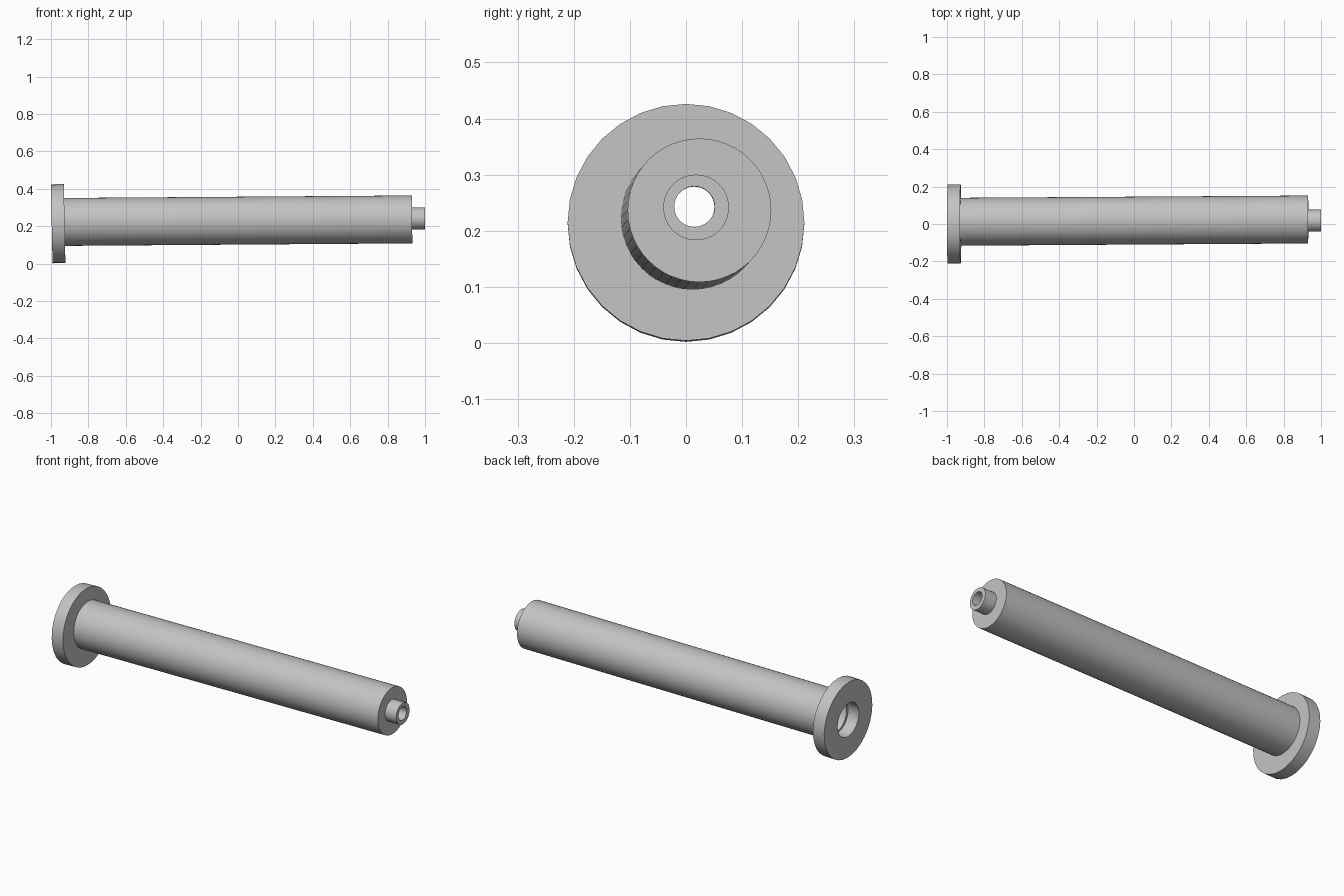
import bpy, bmesh, math

cube = bpy.data.objects.get("Cube")
if cube:
    bpy.data.objects.remove(cube, do_unlink=True)

# Single plain grey material
GREY = (0.55, 0.55, 0.55, 1.0)
grey = bpy.data.materials.new("plain grey")
grey.use_nodes = True
grey.diffuse_color = GREY
grey.node_tree.nodes["Principled BSDF"].inputs["Base Color"].default_value = GREY


def tube(name, start, end, r_out, r_in, sides, lean=0.008, bore_shift=(0, 0)):
    """Hollow cylinder between two (x, y, z) centres; lean tips its end planes."""
    bm = bmesh.new()

    def ring(centre, radius, shift=(0, 0)):
        x, y, z = centre
        verts = []
        for i in range(sides):
            a = 2 * math.pi * i / sides
            dy = radius * math.cos(a) + shift[0]
            dz = radius * math.sin(a) + shift[1]
            verts.append(bm.verts.new((x - lean * dz, y + dy, z + dz)))
        return verts

    rings = [ring(start, r_out), ring(end, r_out),
             ring(end, r_in, bore_shift), ring(start, r_in, bore_shift)]
    for k, a in enumerate(rings):
        b = rings[(k + 1) % len(rings)]
        for i in range(sides):
            j = (i + 1) % sides
            bm.faces.new((a[i], a[j], b[j], b[i]))
    bmesh.ops.recalc_face_normals(bm, faces=bm.faces)
    mesh = bpy.data.meshes.new(name)
    bm.to_mesh(mesh)
    bm.free()
    mesh.materials.append(grey)
    obj = bpy.data.objects.new(name, mesh)
    bpy.context.collection.objects.link(obj)
    bpy.ops.object.select_all(action='DESELECT')
    obj.select_set(True)
    bpy.context.view_layer.objects.active = obj
    bpy.ops.object.shade_smooth_by_angle(angle=math.radians(30))
    return obj


# Barrel centre line, which rises and drifts slightly towards the tip
def axis(x):
    t = (x + 0.93) / 1.86
    return (x, 0.012 + 0.012 * t, 0.223 + 0.0135 * t)


# Wide flange at the open end
tube("flange", (-0.996, 0, 0.213), (-0.927, 0, 0.215), 0.211, 0.093, 32, lean=0.02)

# Long hollow barrel
tube("barrel", axis(-0.93), axis(0.86), 0.128, 0.093, 48)

# Thick end wall with a small bore
tube("end_wall", axis(0.86), axis(0.931), 0.128, 0.036, 48, bore_shift=(-0.009, 0.0065))

# Narrow tip nozzle
tube("nozzle", (0.93, 0.018, 0.2415), (0.9995, 0.018, 0.2415), 0.0585, 0.036, 48,
     bore_shift=(-0.003, 0.0015))
